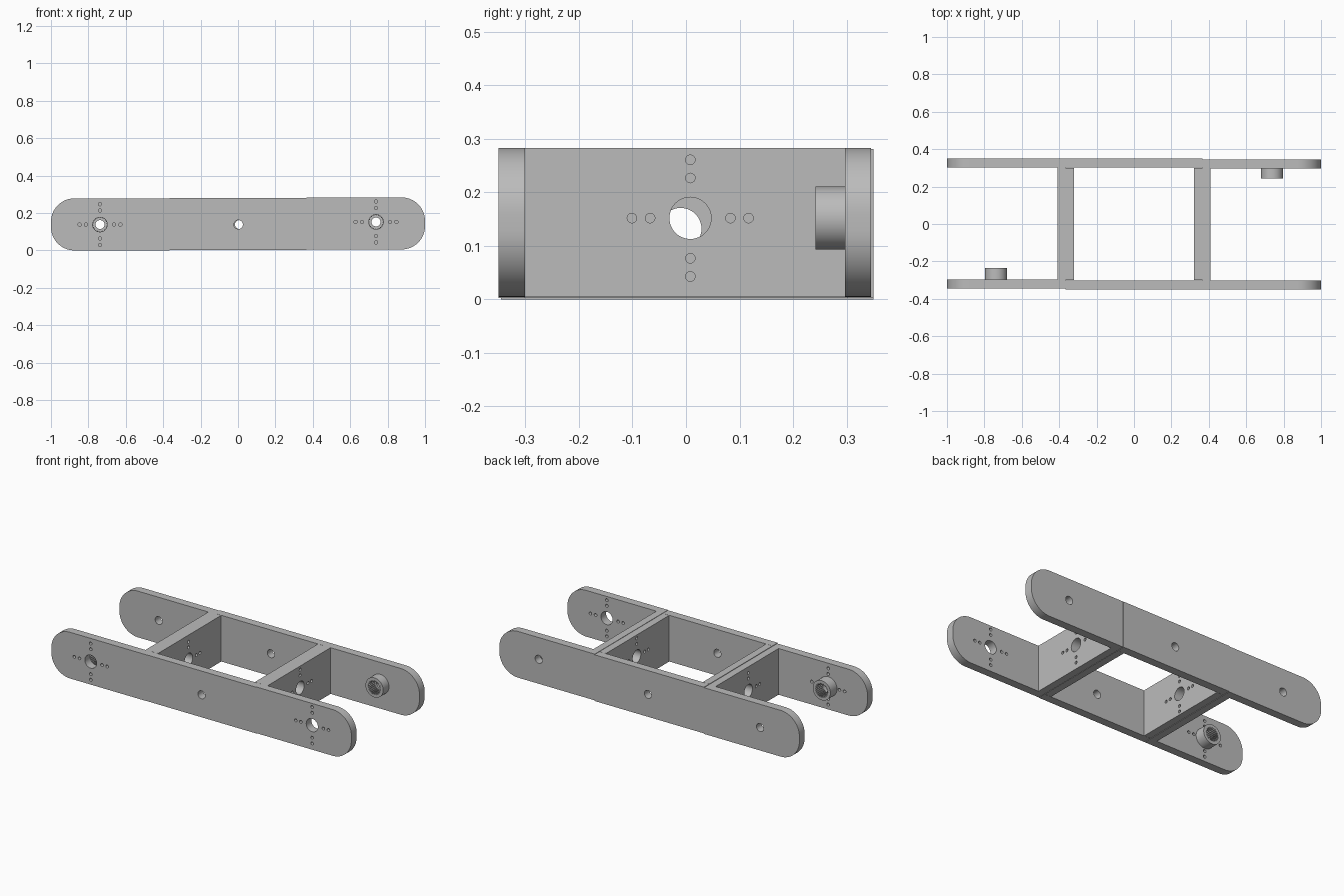
import bpy, bmesh, math
from mathutils import Matrix

cube = bpy.data.objects.get("Cube")
if cube:
    bpy.data.objects.remove(cube, do_unlink=True)

grey = bpy.data.materials.new("plain_grey")
grey.use_nodes = True
COLOR = (0.5, 0.5, 0.5, 1)
grey.diffuse_color = COLOR
grey.node_tree.nodes["Principled BSDF"].inputs["Base Color"].default_value = COLOR

WALL, HEIGHT, END_R = 0.049, 0.278, 0.125
END_X, JOINT_X = 0.738, 0.365
BIG, SMALL, SCREW = 0.039, 0.024, 0.009


def circle(u, v, r, n=40):
    return [(u + r * math.cos(2 * math.pi * i / n), v + r * math.sin(2 * math.pi * i / n))
            for i in range(n)]


def screw_cross(u, v):
    """Central bore with two screw holes on each of four sides."""
    loops = [circle(u, v, BIG)]
    for k in range(4):
        a = k * math.pi / 2
        for d in (0.075, 0.109):
            loops.append(circle(u + d * math.cos(a), v + d * math.sin(a), SCREW, 16))
    return loops


def toothed_bore(u, v, teeth=24):
    """Splined bore outline."""
    n = teeth * 4
    pts = []
    for i in range(n):
        r = 0.042 if i % 4 < 2 else 0.035
        a = 2 * math.pi * i / n
        pts.append((u + r * math.cos(a), v + r * math.sin(a)))
    return pts


def rect(u0, u1, v0, v1):
    return [(u0, v0), (u1, v0), (u1, v1), (u0, v1)]


def rounded_arm(side, z0):
    """Arm outline: square at the joint, rounded at the far end."""
    z1, cx = z0 + HEIGHT, 1 - END_R
    pts = [(JOINT_X, z0)]
    for cz, start in ((z0 + END_R, -90), (z1 - END_R, 0)):
        for i in range(17):
            a = math.radians(start + 90 * i / 16)
            pts.append((cx + END_R * math.cos(a), cz + END_R * math.sin(a)))
    pts.append((JOINT_X, z1))
    return [(side * x, z) for x, z in pts]


def slab(name, loops, axis, lo, hi):
    """Extrude a holed outline along axis 'x' (drawn in y, z) or 'y' (drawn in x, z)."""
    curve = bpy.data.curves.new(name, 'CURVE')
    curve.dimensions, curve.fill_mode = '2D', 'BOTH'
    curve.extrude = (hi - lo) / 2
    for pts in loops:
        spline = curve.splines.new('POLY')
        spline.points.add(len(pts) - 1)
        for p, (u, v) in zip(spline.points, pts):
            p.co = (u, v, 0, 1)
        spline.use_cyclic_u = True
    helper = bpy.data.objects.new(name + "_outline", curve)
    bpy.context.collection.objects.link(helper)
    deps = bpy.context.evaluated_depsgraph_get()
    mesh = bpy.data.meshes.new_from_object(helper.evaluated_get(deps))
    bpy.data.objects.remove(helper, do_unlink=True)

    mid = (lo + hi) / 2
    if axis == 'y':
        place = Matrix(((1, 0, 0, 0), (0, 0, -1, mid), (0, 1, 0, 0), (0, 0, 0, 1)))
    else:
        place = Matrix(((0, 0, 1, mid), (1, 0, 0, 0), (0, 1, 0, 0), (0, 0, 0, 1)))
    bm = bmesh.new()
    bm.from_mesh(mesh)
    bm.transform(place)
    bmesh.ops.remove_doubles(bm, verts=bm.verts, dist=0.00005)
    bmesh.ops.recalc_face_normals(bm, faces=bm.faces)
    bm.to_mesh(mesh)
    bm.free()
    mesh.name = name
    mesh.materials.clear()
    mesh.materials.append(grey)
    obj = bpy.data.objects.new(name, mesh)
    bpy.context.collection.objects.link(obj)
    bpy.ops.object.select_all(action='DESELECT')
    obj.select_set(True)
    bpy.context.view_layer.objects.active = obj
    bpy.ops.object.shade_smooth_by_angle(angle=math.radians(30))
    return obj


# End brackets: two rounded arms, a crossbar and one splined boss each
for label, side, z0, shift, hole_z, bar_y, bar_z in (
        ("left", 1, 0.005, -0.002, 0.152, 0.008, 0.152),
        ("right", -1, 0.0, 0.002, 0.138, -0.010, 0.132)):
    front, back = -0.348 + shift, 0.348 + shift
    inner_f, inner_b = front + WALL, back - WALL
    x = side * END_X
    slab(label + "_front_arm", [rounded_arm(side, z0)] + screw_cross(x, hole_z),
         'y', front, inner_f)
    slab(label + "_back_arm", [rounded_arm(side, z0), circle(x, hole_z, SMALL)],
         'y', inner_b, back)
    xs = sorted((side * JOINT_X, side * 0.408))
    slab(label + "_outer_crossbar",
         [rect(inner_f, inner_b, z0, z0 + HEIGHT)] + screw_cross(bar_y, bar_z), 'x', *xs)
    xs = sorted((side * JOINT_X, side * 0.322))
    slab(label + "_inner_crossbar",
         [rect(-0.3, 0.3, 0.003, 0.003 + HEIGHT)] + screw_cross(bar_y, bar_z), 'x', *xs)
    boss = [circle(x, hole_z, 0.059, 48), toothed_bore(x, hole_z)]
    if side > 0:
        slab("left_boss", boss, 'y', inner_b - 0.055, inner_b)
    else:
        slab("right_boss", boss, 'y', inner_f, inner_f + 0.062)

# Middle frame side plates with a plain central hole
for label, lo, hole_x in (("front", -0.35, 0.002), ("back", 0.301, 0.008)):
    slab(label + "_middle_plate",
         [rect(-JOINT_X, JOINT_X, 0.003, 0.003 + HEIGHT), circle(hole_x, 0.138, SMALL)],
         'y', lo, lo + WALL)
